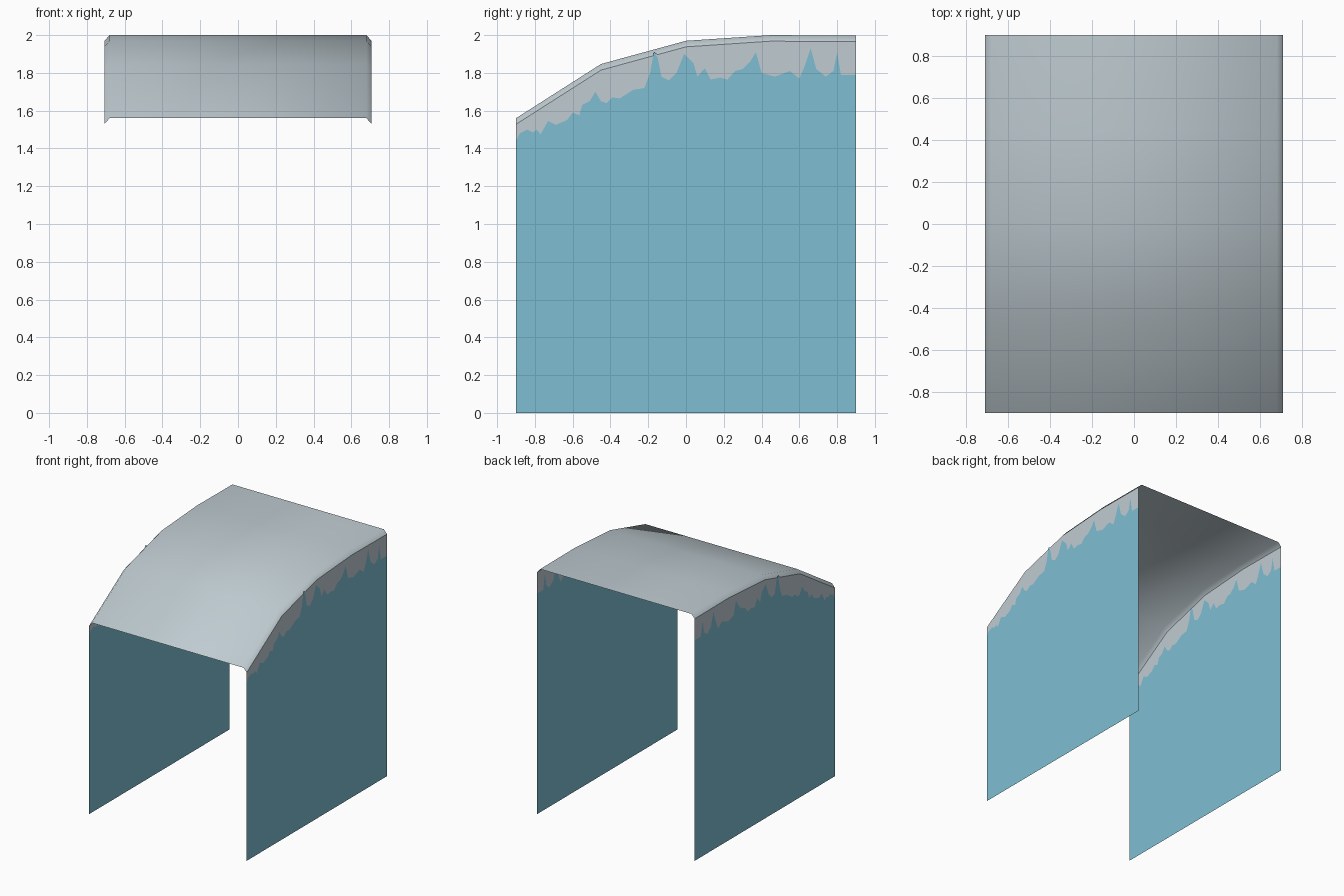
import bpy

if "Cube" in bpy.data.objects:
    bpy.data.objects.remove(bpy.data.objects["Cube"])

def material(name, rgb):
    m = bpy.data.materials.new(name)
    m.diffuse_color = (*rgb, 1)
    m.use_nodes = True
    m.node_tree.nodes["Principled BSDF"].inputs["Base Color"].default_value = m.diffuse_color
    return m

GREY = material("pale grey", (0.52, 0.60, 0.64))
BLUE = material("water blue", (0.21, 0.515, 0.64))

# Curved top profile (y, z) and the waterline traced along y
TOP = [(-.9, 1.56), (-.45, 1.847), (0, 1.97), (.45, 2.0), (.9, 1.997)]
WAVE = [(-.9, 1.44), (-.88, 1.48), (-.84, 1.50), (-.81, 1.485), (-.79, 1.50), (-.77, 1.475),
        (-.75, 1.51), (-.73, 1.545), (-.69, 1.525), (-.63, 1.55), (-.6, 1.59), (-.565, 1.575),
        (-.55, 1.63), (-.51, 1.65), (-.48, 1.70), (-.45, 1.65), (-.42, 1.64), (-.39, 1.67),
        (-.35, 1.665), (-.28, 1.71), (-.22, 1.72), (-.19, 1.80), (-.17, 1.91), (-.15, 1.88),
        (-.13, 1.78), (-.09, 1.76), (-.05, 1.80), (-.01, 1.90), (.04, 1.85), (.06, 1.78),
        (.1, 1.825), (.13, 1.765), (.18, 1.775), (.22, 1.765), (.26, 1.81), (.3, 1.82),
        (.34, 1.86), (.37, 1.91), (.4, 1.80), (.47, 1.78), (.55, 1.81), (.6, 1.77),
        (.63, 1.84), (.66, 1.93), (.69, 1.82), (.74, 1.78), (.78, 1.81), (.8, 1.91),
        (.82, 1.79), (.9, 1.79)]
DROP = 0.032
XI, XO = 0.68, 0.708

def interp(pts, y):
    for (a, za), (b, zb) in zip(pts, pts[1:]):
        if y <= b:
            return za + (zb - za) * (y - a) / (b - a)
    return pts[-1][1]

def sheet(name, rows, mats, smooth=False, flip=False):
    """Skin quads between equal-length rows; one material per row strip."""
    n = len(rows[0])
    faces, idx = [], []
    for r in range(len(rows) - 1):
        for i in range(n - 1):
            f = (r * n + i, (r + 1) * n + i, (r + 1) * n + i + 1, r * n + i + 1)
            faces.append(f[::-1] if flip else f)
            idx.append(mats[r])
    me = bpy.data.meshes.new(name)
    me.from_pydata([v for row in rows for v in row], [], faces)
    me.materials.append(GREY)
    me.materials.append(BLUE)
    for p, k in zip(me.polygons, idx):
        p.material_index = k
        p.use_smooth = smooth
    ob = bpy.data.objects.new(name, me)
    bpy.context.collection.objects.link(ob)
    return ob

# Rounded top sheet with bevelled side lips
rows = [[(x, y, z - d) for y, z in TOP]
        for x, d in ((-XO, DROP), (-XI, 0), (XI, 0), (XO, DROP))]
sheet("curved_top", rows, [0, 0, 0], smooth=True)

# Side walls: blue up to the ragged waterline, grey above it
ys = sorted({y for y, _ in TOP + WAVE})
for side, name in ((1, "right_wall"), (-1, "left_wall")):
    x = side * XO
    rows = [[(x, y, 0) for y in ys],
            [(x, y, interp(WAVE, y)) for y in ys],
            [(x, y, interp(TOP, y) - DROP) for y in ys]]
    sheet(name, rows, [1, 0], flip=(side > 0))
